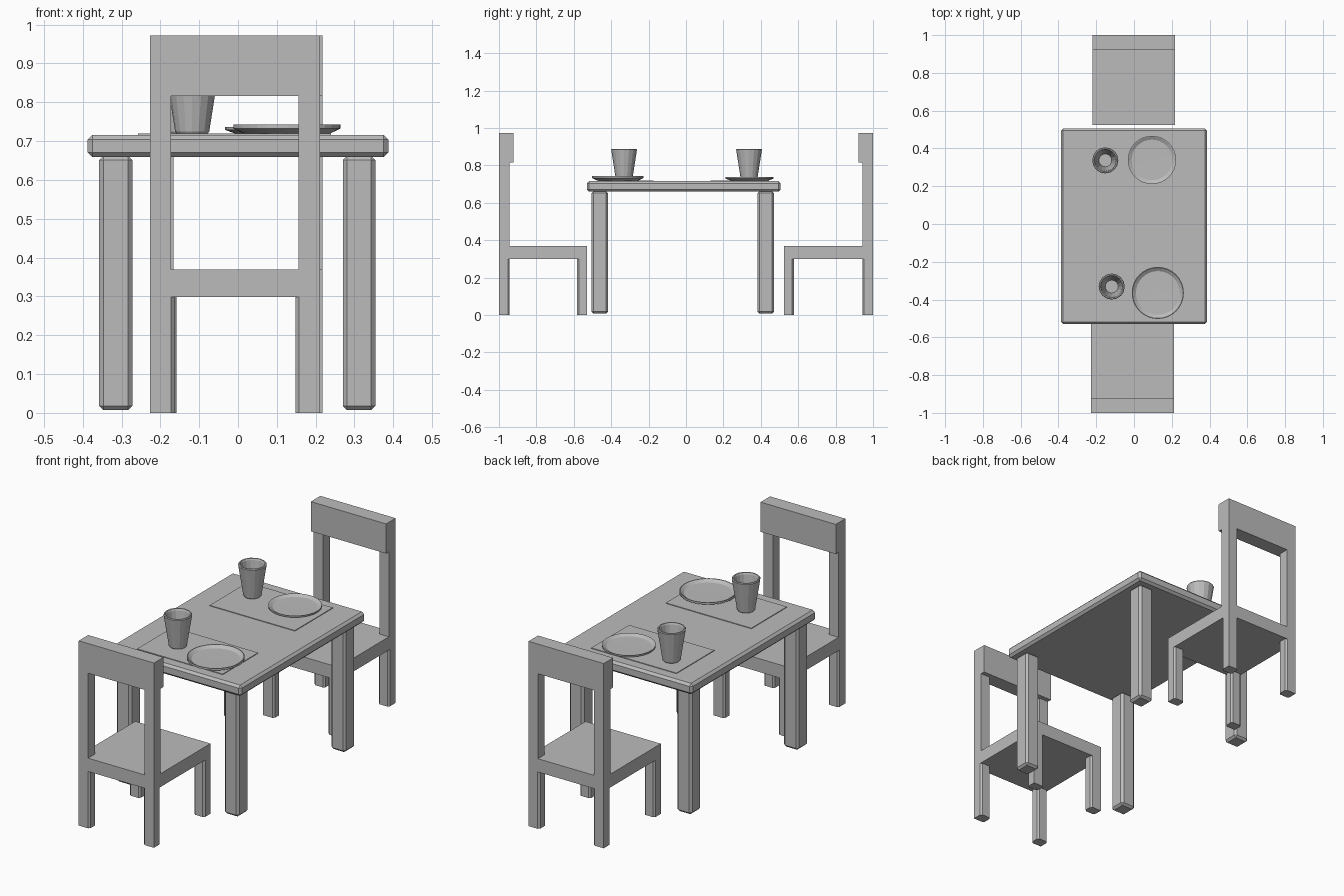
import bpy, bmesh, math

if "Cube" in bpy.data.objects:
    bpy.data.objects.remove(bpy.data.objects["Cube"])

grey = bpy.data.materials.new("plain grey")
grey.diffuse_color = (0.5, 0.5, 0.5, 1)
grey.use_nodes = True
grey.node_tree.nodes["Principled BSDF"].inputs["Base Color"].default_value = grey.diffuse_color


def finish(name, bm):
    bmesh.ops.recalc_face_normals(bm, faces=bm.faces)
    me = bpy.data.meshes.new(name)
    bm.to_mesh(me)
    bm.free()
    me.materials.append(grey)
    ob = bpy.data.objects.new(name, me)
    bpy.context.collection.objects.link(ob)
    return ob


def prism(name, outline, z0, z1):
    """Upright prism from an xy outline."""
    bm = bmesh.new()
    lo = [bm.verts.new((x, y, z0)) for x, y in outline]
    hi = [bm.verts.new((x, y, z1)) for x, y in outline]
    bm.faces.new(lo)
    bm.faces.new(hi)
    n = len(lo)
    for i in range(n):
        j = (i + 1) % n
        bm.faces.new((lo[i], lo[j], hi[j], hi[i]))
    return finish(name, bm)


def box(name, x, y, z, bevel=0):
    ob = prism(name, [(x[0], y[0]), (x[1], y[0]), (x[1], y[1]), (x[0], y[1])], *z)
    if bevel:
        m = ob.modifiers.new("chamfer", 'BEVEL')
        m.width = bevel
        m.segments = 1
    return ob


def lathe(name, profile, centre, sides):
    """Revolve (radius, z) points that start and end on the axis."""
    bm = bmesh.new()
    cx, cy = centre
    rings = []
    for r, z in profile:
        if r == 0:
            rings.append([bm.verts.new((cx, cy, z))] * sides)
        else:
            rings.append([bm.verts.new((cx + r * math.cos(2 * math.pi * k / sides),
                                        cy + r * math.sin(2 * math.pi * k / sides), z))
                          for k in range(sides)])
    for a, b in zip(rings, rings[1:]):
        for k in range(sides):
            j = (k + 1) % sides
            bm.faces.new(list(dict.fromkeys((a[k], a[j], b[j], b[k]))))
    return finish(name, bm)


# table
box("table_top", (-0.387, 0.387), (-0.53, 0.506), (0.659, 0.716), 0.012)
for x in ((-0.358, -0.272), (0.27, 0.354)):
    for y in ((-0.505, -0.417), (0.382, 0.47)):
        box("table_leg", x, y, (0.007, 0.662), 0.011)


# chair: s = -1 stands at the front, s = 1 at the back
def chair(label, cx, s, depth):
    w = 0.219

    def part(name, x0, x1, d0, d1, z0, z1):
        ys = sorted((s * (1 - d0), s * (1 - d1)))
        box(label + name, (cx + x0, cx + x1), ys, (z0, z1))

    part("seat", -w, w, 0, depth, 0.299, 0.369)
    part("top_rail", -w, w, 0, 0.079, 0.816, 0.972)
    for side in (-1, 1):
        xs = sorted((side * w, side * (w - 0.055)))
        part("back_post", *xs, 0, 0.056, 0.369, 0.816)
        # legs with chamfered corners, the outermost corner stays square
        for d, sign, size in ((0, 1, 0.056), (depth, -1, 0.052)):
            c, lx = 0.009, 0.063
            pts = [(0, 0), (lx - c, 0), (lx, c), (lx, size - c),
                   (lx - c, size), (c, size), (0, size - c)]
            prism(label + "leg", [(cx + side * (w - u), s * (1 - d - sign * v)) for u, v in pts],
                  0, 0.299)


chair("front_chair_", -0.008, -1, 0.47)
chair("back_chair_", -0.002, 1, 0.475)

# place mats
box("front_mat", (-0.258, 0.24), (-0.47, -0.175), (0.714, 0.7195))
box("back_mat", (-0.256, 0.24), (0.13, 0.445), (0.714, 0.7195))


# plates
def plate(name, centre, r, h):
    z = 0.7195
    lathe(name, [(0, z), (0.8 * r, z), (r, z + 0.55 * h), (r, z + h), (0.97 * r, z + h),
                 (0.84 * r, z + 0.45 * h), (0, z + 0.4 * h)], centre, 32)


plate("front_plate", (0.126, -0.365), 0.138, 0.023)
plate("back_plate", (0.095, 0.339), 0.128, 0.017)

# cups
for name, centre in (("front_cup", (-0.118, -0.331)), ("back_cup", (-0.152, 0.337))):
    lathe(name, [(0, 0.7195), (0.040, 0.7195), (0.044, 0.725), (0.069, 0.884), (0.066, 0.888),
                 (0.060, 0.888), (0.056, 0.88), (0.034, 0.735), (0, 0.735)], centre, 16)
